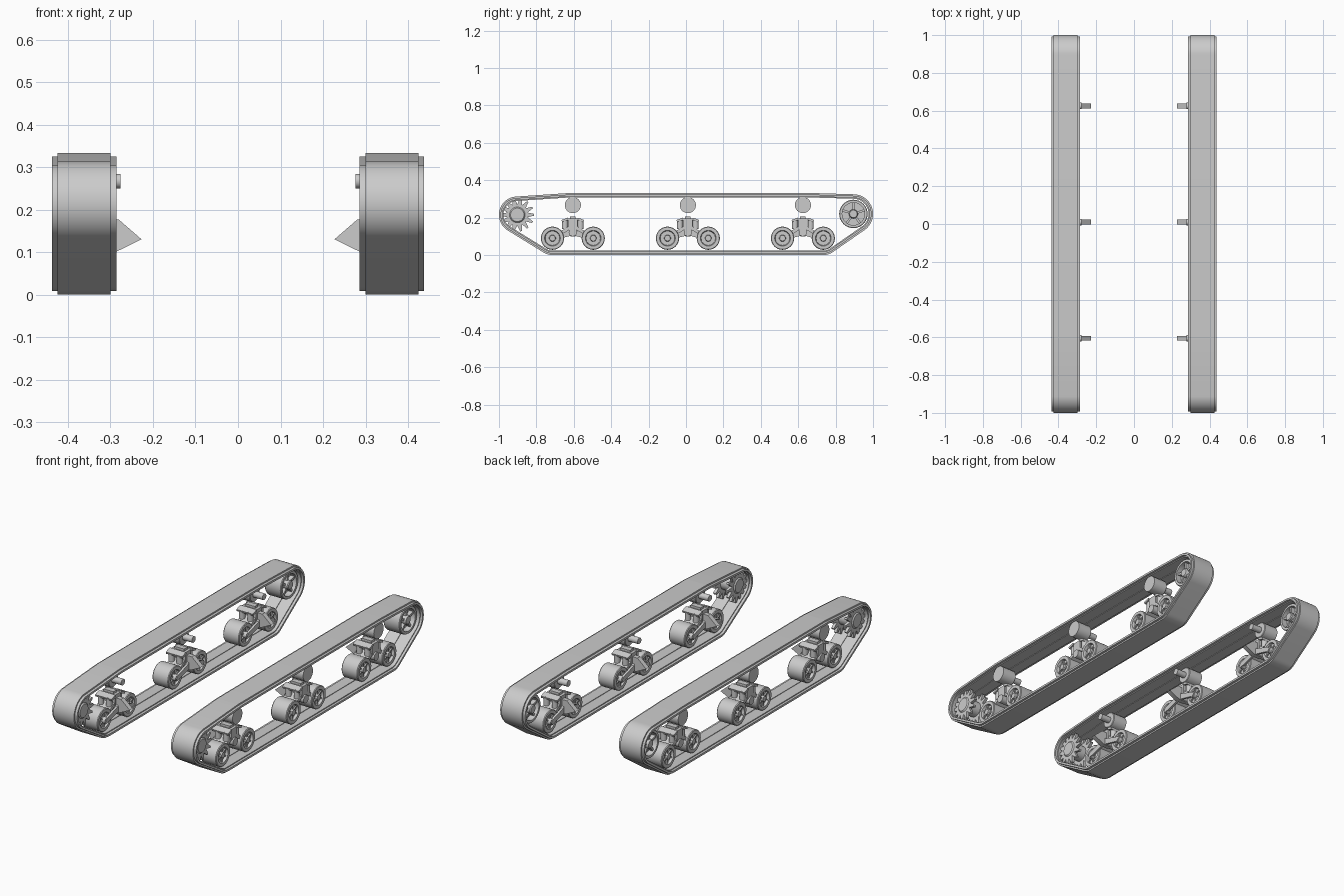
import bpy, bmesh, math
from mathutils import Vector, Matrix
from mathutils.geometry import convex_hull_2d

cube = bpy.data.objects.get("Cube")
if cube:
    bpy.data.objects.remove(cube, do_unlink=True)

GREY = (0.6, 0.6, 0.6, 1)
steel = bpy.data.materials.new("light_grey_steel")
steel.use_nodes = True
steel.diffuse_color = GREY
steel.node_tree.nodes["Principled BSDF"].inputs["Base Color"].default_value = GREY


def finish(name, bm, y=0, z=0):
    """Turn a bmesh into an object mirrored across the centre plane."""
    bmesh.ops.remove_doubles(bm, verts=bm.verts, dist=0.00001)
    bmesh.ops.recalc_face_normals(bm, faces=bm.faces)
    mesh = bpy.data.meshes.new(name)
    bm.to_mesh(mesh)
    bm.free()
    mesh.materials.append(steel)
    obj = bpy.data.objects.new(name, mesh)
    bpy.context.collection.objects.link(obj)
    obj.location = (0, y, z)
    bpy.ops.object.select_all(action='DESELECT')
    obj.select_set(True)
    bpy.context.view_layer.objects.active = obj
    bpy.ops.object.shade_smooth_by_angle(angle=math.radians(35))
    obj.modifiers.new("both_sides", 'MIRROR')
    return obj


def copies(obj, spots):
    for y, z in spots:
        twin = obj.copy()
        twin.location = (0, y, z)
        bpy.context.collection.objects.link(twin)


def skin(bm, rings, loop):
    """Join consecutive rings of points with quads."""
    rows = [[bm.verts.new(p) for p in ring] for ring in rings]
    for a, b in zip(rows, rows[1:] + rows[:1] if loop else rows[1:]):
        for i in range(len(a)):
            j = (i + 1) % len(a)
            quad = (a[i], a[j], b[j], b[i])
            bm.faces.new(quad)


def lathe(bm, profile, loop=False, segments=32, y=0, z=0):
    """Spin (x, radius) points around an x-directed axle."""
    rings = []
    for x, r in profile:
        r = max(r, 0.0004)
        rings.append([(x, y + r * math.cos(t * math.tau / segments),
                       z + r * math.sin(t * math.tau / segments)) for t in range(segments)])
    skin(bm, rings, loop)
    if not loop:
        bmesh.ops.holes_fill(bm, edges=[e for e in bm.edges if e.is_boundary])


def prism(bm, points, depth):
    """Extrude a flat outline by a vector."""
    face = bm.faces.new([bm.verts.new(p) for p in points])
    new = bmesh.ops.extrude_face_region(bm, geom=[face])["geom"]
    bmesh.ops.translate(bm, vec=depth, verts=[v for v in new if isinstance(v, bmesh.types.BMVert)])


def box(bm, centre, size, tilt=0):
    m = Matrix.Translation(centre) @ Matrix.Rotation(tilt, 4, 'X') @ Matrix.Diagonal((*size, 1))
    bmesh.ops.create_cube(bm, size=1, matrix=m)


def spokes(bm, count, x0, x1, r0, r1, width):
    for i in range(count):
        a = i * math.tau / count + math.pi / 2
        mid = (r0 + r1) / 2
        box(bm, ((x0 + x1) / 2, mid * math.cos(a), mid * math.sin(a)), (x1 - x0, r1 - r0, width), a)


SPROCKET, IDLER = (-0.902, 0.215), (0.895, 0.22)
BOGIES = (-0.605, 0.01, 0.625)
ROLLER_Z, WHEEL_Z, WHEEL_Y = 0.267, 0.09, 0.109

# Track belt: a loop wrapped round the wheels, swept with a stepped section
circles = [(*SPROCKET, 0.098), (*IDLER, 0.105)]
for y in (BOGIES[0], BOGIES[-1]):
    circles.append((y, ROLLER_Z, 0.066))
circles += [(BOGIES[0] - WHEEL_Y, WHEEL_Z, 0.09), (BOGIES[-1] + WHEEL_Y, WHEEL_Z, 0.09)]
samples = [(cy, cz, r, math.radians(a)) for cy, cz, r in circles for a in range(0, 360, 6)]
hull = convex_hull_2d([Vector((cy + r * math.cos(a), cz + r * math.sin(a))) for cy, cz, r, a in samples])
section = [(0.286, 0.008), (0.3, 0.008), (0.3, 0), (0.425, 0), (0.425, 0.008), (0.438, 0.008),
           (0.438, 0.019), (0.425, 0.019), (0.425, 0.024), (0.366, 0.024), (0.366, 0.021),
           (0.358, 0.021), (0.358, 0.024), (0.3, 0.024), (0.3, 0.019), (0.286, 0.019)]
bm = bmesh.new()
skin(bm, [[(x, cy + (r - d) * math.cos(a), cz + (r - d) * math.sin(a)) for x, d in section]
          for cy, cz, r, a in (samples[i] for i in hull)], True)
finish("track_belt", bm)

# Drive sprocket: two toothed rings on a drum
bm = bmesh.new()
TEETH = 14
for x in (0.312, 0.392):
    outline = []
    for i in range(TEETH):
        for step, r in ((-0.5, 0.056), (-0.12, 0.09), (0.12, 0.09)):
            a = (i + step) * math.tau / TEETH
            outline.append((x, r * math.cos(a), r * math.sin(a)))
    prism(bm, outline, (0.016, 0, 0))
lathe(bm, [(0.306, 0), (0.306, 0.036), (0.312, 0.042), (0.408, 0.042), (0.414, 0.036), (0.414, 0)])
finish("drive_sprocket", bm, *SPROCKET)

# Idler: hollow rim, thin web, hub and spokes
bm = bmesh.new()
lathe(bm, [(0.312, 0.06), (0.312, 0.073), (0.316, 0.076), (0.408, 0.076),
           (0.412, 0.073), (0.412, 0.06)], True)
lathe(bm, [(0.345, 0), (0.345, 0.061), (0.38, 0.061), (0.38, 0)])
lathe(bm, [(0.305, 0), (0.305, 0.02), (0.31, 0.024), (0.406, 0.024), (0.412, 0.02), (0.412, 0)])
spokes(bm, 5, 0.322, 0.402, 0.018, 0.062, 0.012)
finish("idler_wheel", bm, *IDLER)

# Road wheels: drums with dished faces
bm = bmesh.new()
lathe(bm, [(0.3, 0), (0.3, 0.016), (0.322, 0.018), (0.322, 0.038), (0.312, 0.042), (0.312, 0.059),
           (0.316, 0.062), (0.406, 0.062), (0.41, 0.059), (0.41, 0.042), (0.396, 0.038),
           (0.396, 0.018), (0.41, 0.015), (0.41, 0)])
spokes(bm, 6, 0.316, 0.403, 0.012, 0.04, 0.007)
wheel_spots = [(y + s * WHEEL_Y, WHEEL_Z) for y in BOGIES for s in (-1, 1)]
wheel = finish("road_wheel", bm, *wheel_spots[0])
copies(wheel, wheel_spots[1:])

# Return rollers with axle stubs
bm = bmesh.new()
lathe(bm, [(0.277, 0), (0.277, 0.017), (0.335, 0.017), (0.335, 0.04), (0.338, 0.043),
           (0.42, 0.043), (0.42, 0)])
roller = finish("return_roller", bm, BOGIES[0], ROLLER_Z)
copies(roller, [(y, ROLLER_Z) for y in BOGIES[1:]])

# Bogie bodies: central block, spring cups, swing arms and pivot
bm = bmesh.new()
box(bm, (0.355, 0, 0.165), (0.09, 0.05, 0.06))
box(bm, (0.355, 0, 0.2), (0.06, 0.03, 0.014))
lathe(bm, [(0.298, 0), (0.298, 0.022), (0.408, 0.022), (0.408, 0)], segments=24, z=0.122)
for s in (-1, 1):
    box(bm, (0.355, s * 0.036, 0.135), (0.084, 0.05, 0.018), -s * 0.55)
    box(bm, (0.355, s * 0.042, 0.188), (0.1, 0.036, 0.012), -s * 0.35)
    for x in (0.332, 0.382):
        bmesh.ops.create_cone(bm, cap_ends=True, segments=16, radius1=0.016, radius2=0.016, depth=0.05,
                              matrix=Matrix.Translation((x, s * 0.042, 0.164)))
    prism(bm, [(0.297, 0, 0.138), (0.297, s * 0.11, 0.104), (0.297, s * 0.122, 0.09),
               (0.297, s * 0.11, 0.077), (0.297, 0, 0.106)], (0.012, 0, 0))
bogie = finish("bogie_body", bm, BOGIES[0])
copies(bogie, [(y, 0) for y in BOGIES[1:]])

# Pointed brackets that reach in toward the hull
bm = bmesh.new()
prism(bm, [(0.227, -0.013, 0.13), (0.28, -0.013, 0.176), (0.34, -0.013, 0.176),
           (0.34, -0.013, 0.1), (0.288, -0.013, 0.1)], (0, 0.026, 0))
bracket = finish("hull_bracket", bm, BOGIES[0])
copies(bracket, [(y, 0) for y in BOGIES[1:]])
